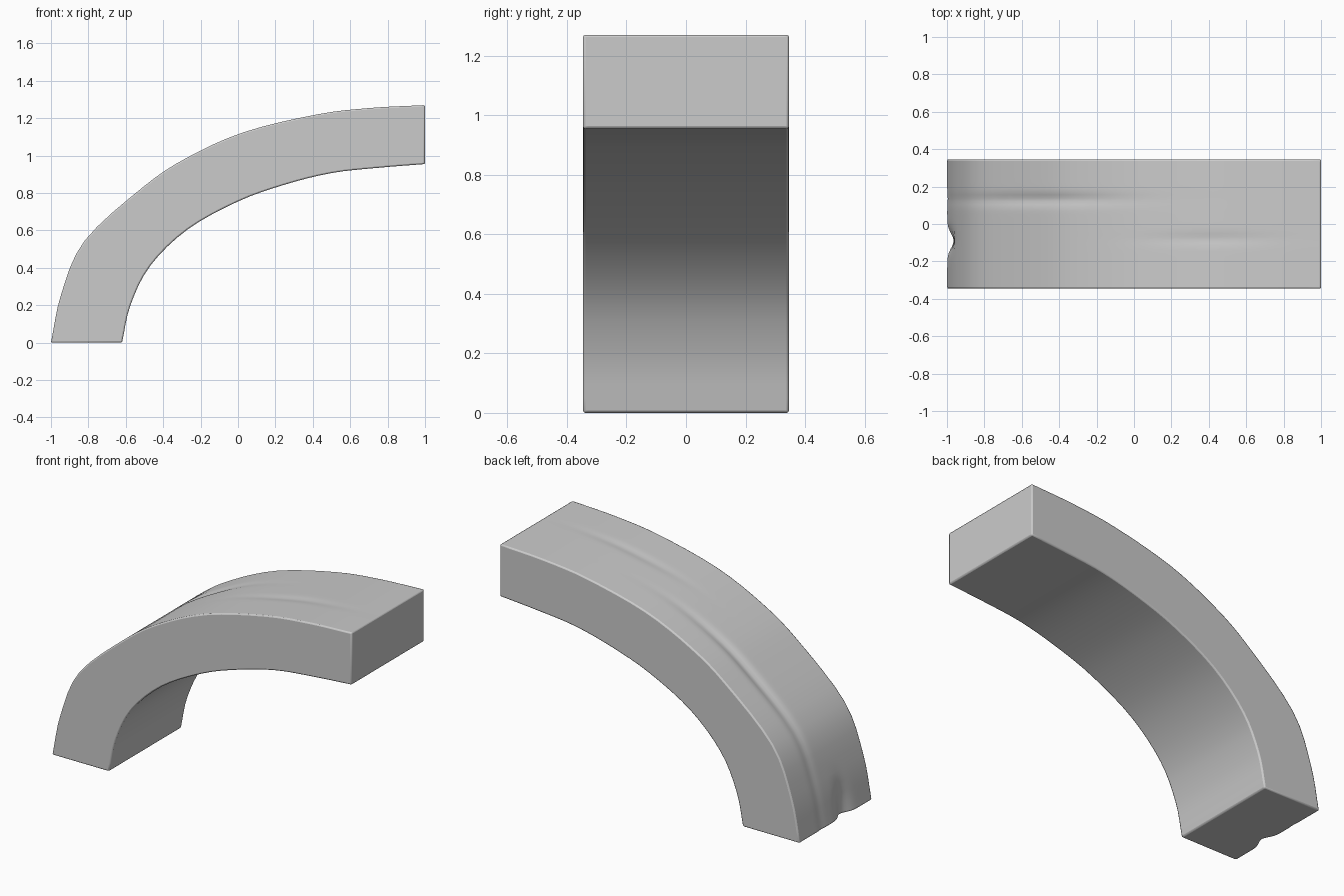
import bpy, bmesh, math
from mathutils import Vector

if "Cube" in bpy.data.objects:
    bpy.data.objects.remove(bpy.data.objects["Cube"])

# Matching stations along the outer and inner curves (x, z)
OUTER = [(-1, 0), (-.945, .26), (-.82, .545), (-.51, .83), (-.28, .985),
         (.03, 1.125), (.42, 1.22), (.71, 1.255), (1, 1.27)]
INNER = [(-.62, 0), (-.575, .2), (-.47, .41), (-.27, .605), (0, .755),
         (.25, .845), (.5, .907), (.75, .935), (1, .955)]
HALF, STEPS, COLS = .346, 4, 40


def spline(pts):
    p = [Vector(q) for q in pts]
    p = [2 * p[0] - p[1]] + p + [2 * p[-1] - p[-2]]
    out = []
    for a, b, c, d in zip(p, p[1:], p[2:], p[3:]):
        for k in range(STEPS):
            t = k / STEPS
            out.append(.5 * (2 * b + (c - a) * t + (2 * a - 5 * b + 4 * c - d) * t * t
                             + (3 * b - a - 3 * c + d) * t ** 3))
    return out + [p[-2]]


def bump(v, centre, width):
    return math.exp(-((v - centre) / width) ** 2)


def wear(p, y):
    """Depth of worn grooves and the chipped foot on the outer face."""
    groove = .014 * bump(y, .13, .03) * bump(p.x, -.5, .4)
    groove += .006 * bump(y, -.08, .03) * bump(p.x, .4, .3)
    chip = .035 * bump(y, -.09, .055) * max(0, 1 - p.y / .22)
    return groove + chip


# Curved beam: lofted rectangular section with worn outer face
bm = bmesh.new()
rings = []
ys = [-HALF + 2 * HALF * j / COLS for j in range(COLS + 1)]
for o, i in zip(spline(OUTER), spline(INNER)):
    inward = (i - o).normalized()
    ring = []
    for y in ys:
        q = o + inward * wear(o, y)
        ring.append(bm.verts.new((q.x, y, q.y)))
    ring += [bm.verts.new((i.x, y, i.y)) for y in reversed(ys)]
    rings.append(ring)
for a, b in zip(rings, rings[1:]):
    n = len(a)
    for k in range(n):
        m = (k + 1) % n
        bm.faces.new((a[k], a[m], b[m], b[k]))
bm.faces.new(rings[0][::-1])
bm.faces.new(rings[-1])
bmesh.ops.recalc_face_normals(bm, faces=bm.faces)

mesh = bpy.data.meshes.new("curved_beam")
bm.to_mesh(mesh)
bm.free()
beam = bpy.data.objects.new("curved_beam", mesh)
bpy.context.collection.objects.link(beam)

# Slightly softened edges
bevel = beam.modifiers.new("soft_edges", 'BEVEL')
bevel.width = .008
bevel.segments = 2
bevel.limit_method = 'ANGLE'
bevel.angle_limit = math.radians(50)

bpy.context.view_layer.objects.active = beam
beam.select_set(True)
bpy.ops.object.shade_smooth_by_angle(angle=math.radians(40))
